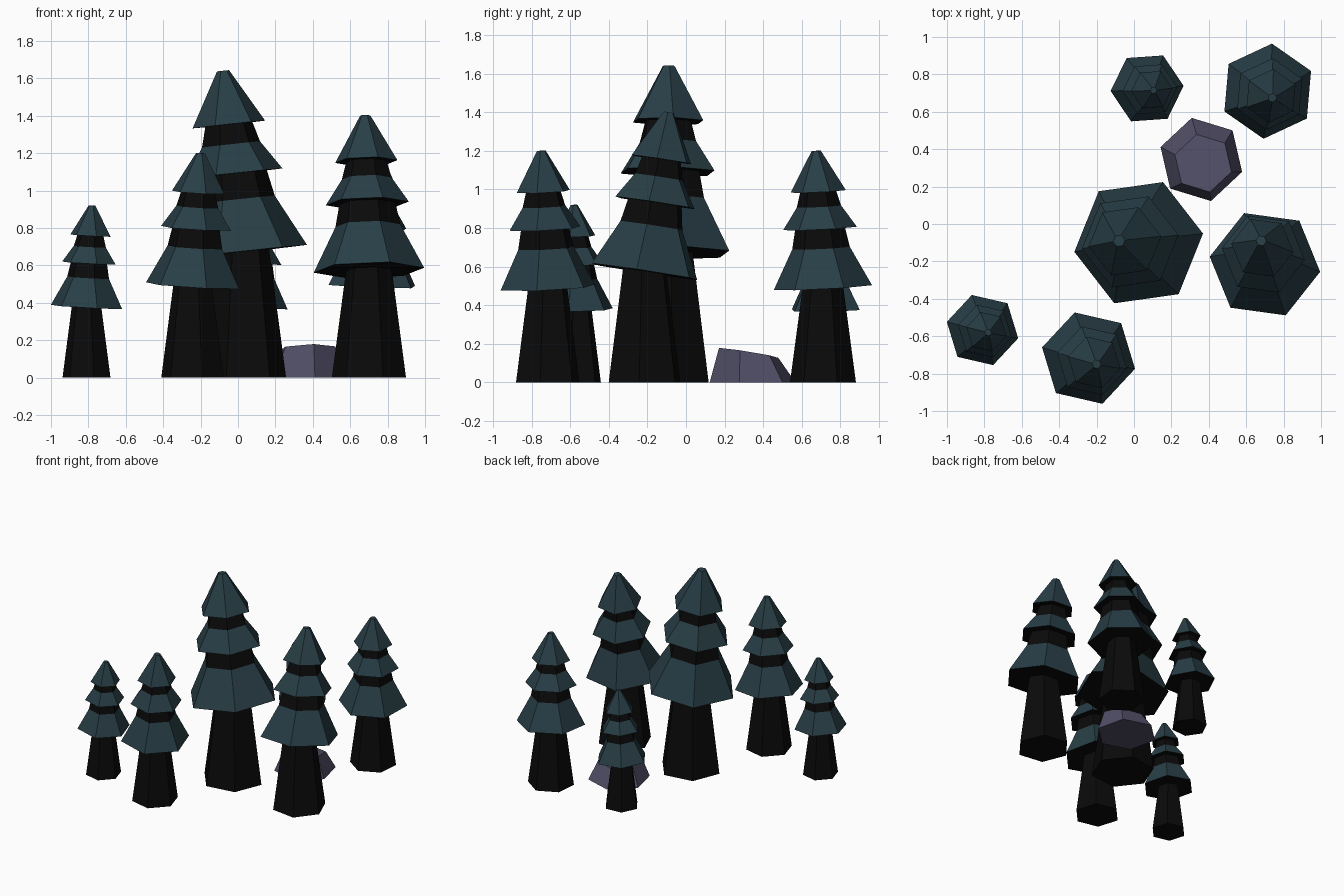
import bpy, bmesh, math
from mathutils import Vector, Matrix

if "Cube" in bpy.data.objects:
    bpy.data.objects.remove(bpy.data.objects["Cube"])


def material(name, rgb):
    m = bpy.data.materials.new(name)
    m.diffuse_color = (*rgb, 1)
    m.use_nodes = True
    m.node_tree.nodes["Principled BSDF"].inputs["Base Color"].default_value = m.diffuse_color
    return m


PINE = material("dark_pine_green", (0.021, 0.048, 0.061))
BLACK = material("black_bark", (0.003, 0.003, 0.003))
STONE = material("purple_stone", (0.08, 0.075, 0.13))


def loft(name, rings, mats, side_mats, top_mat=0):
    """Join six-sided rings into a closed solid; side_mats gives a material per band."""
    bm = bmesh.new()
    loops = [[bm.verts.new(p) for p in ring] for ring in rings]
    for a, b, mi in zip(loops, loops[1:], side_mats):
        for i in range(6):
            j = (i + 1) % 6
            bm.faces.new((a[i], a[j], b[j], b[i])).material_index = mi
    bm.faces.new(loops[0][::-1]).material_index = side_mats[0]
    bm.faces.new(loops[-1]).material_index = top_mat
    mesh = bpy.data.meshes.new(name)
    bm.to_mesh(mesh)
    bm.free()
    for m in mats:
        mesh.materials.append(m)
    obj = bpy.data.objects.new(name, mesh)
    bpy.context.collection.objects.link(obj)
    return obj


def hexagon(r, angle, z=0.0):
    return [Vector((r * math.cos(math.radians(angle + 60 * i)),
                    r * math.sin(math.radians(angle + 60 * i)), z)) for i in range(6)]


# Crown profile for a tree of height 1: (radius, height), bottom to top
CROWN_Z = 0.41
CROWN = [(0.085, 0.41), (0.213, 0.41), (0.125, 0.58), (0.108, 0.665),
         (0.16, 0.665), (0.096, 0.76), (0.078, 0.825),
         (0.12, 0.825), (0.02, 1.0)]
# black underside, green skirt, black neck for each tier
BANDS = [1, 0, 1, 1, 0, 1, 1, 0]


def tree(name, base, apex, height, angle):
    bx, by = base
    pivot = Vector((bx, by, CROWN_Z * height))
    axis = Vector((*apex, height)) - pivot
    tilt = Vector((0, 0, 1)).rotation_difference(axis.normalized()).to_matrix()
    stretch = axis.length / ((1 - CROWN_Z) * height)

    # leaning crown, perpendicular to its own axis
    rings = [[pivot + tilt @ p for p in
              hexagon(r * height, angle, (z - CROWN_Z) * height * stretch)]
             for r, z in CROWN]
    loft(name + "_crown", rings, (PINE, BLACK), BANDS)

    # tapered trunk reaching just inside the crown
    foot = [Vector((bx, by, 0)) + p for p in hexagon(0.143 * height, angle)]
    head = [pivot + tilt @ p for p in hexagon(0.087 * height, angle, 0.01 * height)]
    loft(name + "_trunk", [foot, head], (BLACK,), [0])


tree("tall_tree", (0.025, -0.10), (-0.08, -0.09), 1.64, 8)
tree("right_tree", (0.70, -0.215), (0.68, -0.09), 1.40, 52)
tree("back_right_tree", (0.715, 0.71), (0.74, 0.675), 1.20, 25)
tree("front_tree", (-0.243, -0.717), (-0.20, -0.75), 1.20, 47)
tree("left_tree", (-0.81, -0.567), (-0.78, -0.58), 0.92, 47)
tree("back_tree", (0.07, 0.725), (0.105, 0.715), 0.92, 4)

# Rock with a sloping top
bottom = [Vector((0.36, 0.345, 0)) + p for p in hexagon(0.228, 43)]
top = []
for p in hexagon(0.158, 43):
    top.append(Vector((0.37, 0.325, 0.153 - 0.16 * p.y + 0.04 * p.x)) + p)
loft("rock", [bottom, top], (STONE,), [0])
